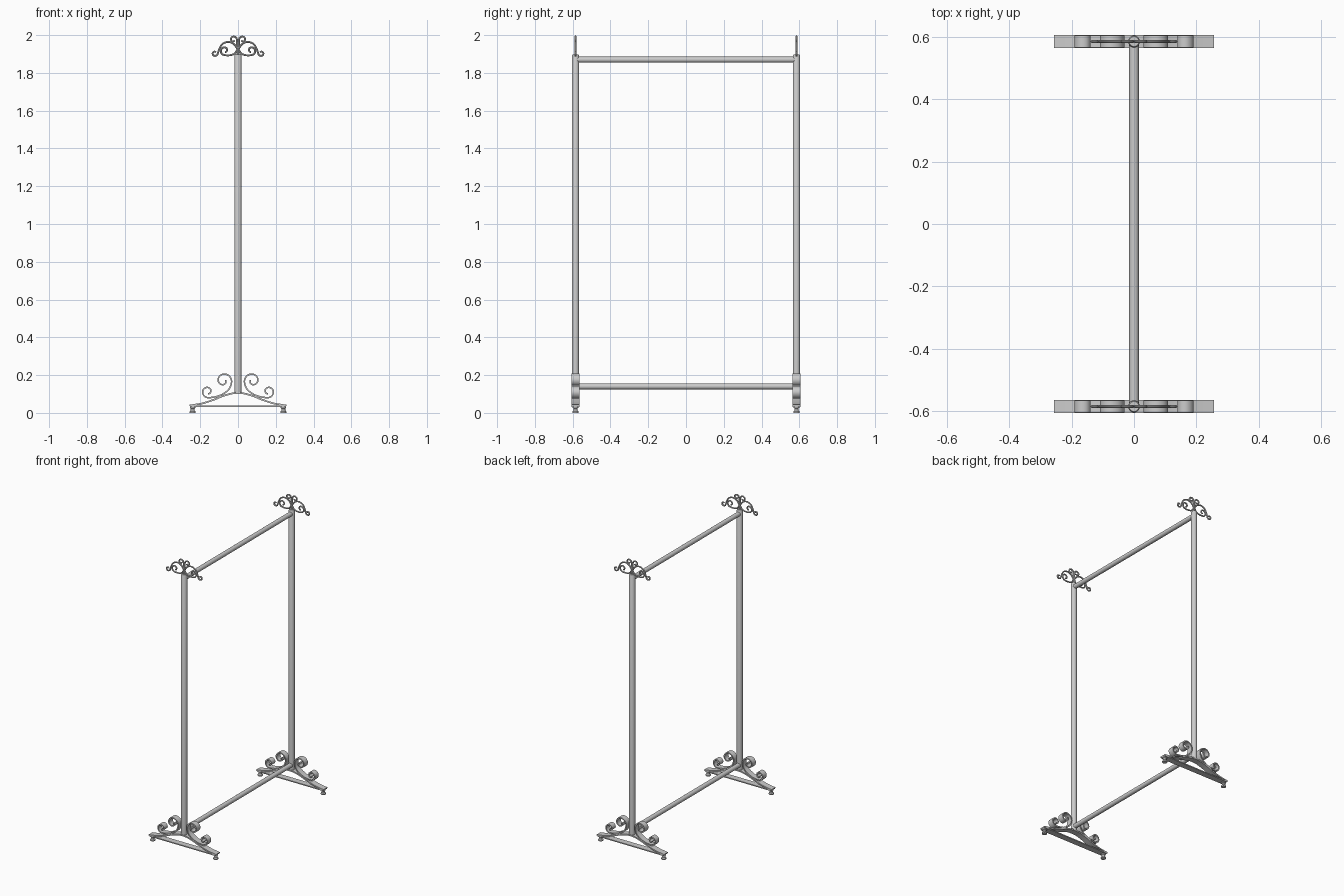
import bpy, bmesh, math
from mathutils import Vector

if "Cube" in bpy.data.objects:
    bpy.data.objects.remove(bpy.data.objects["Cube"])

END_Y = 0.585  # y of each end frame


def curl(cx, cz, r0, r1, a0, a1, n=9):
    """Spiral points (x, z) from angle a0 to a1, radius r0 to r1."""
    out = []
    for i in range(n + 1):
        t = i / n
        a, r = math.radians(a0 + (a1 - a0) * t), r0 + (r1 - r0) * t
        out.append((cx + r * math.cos(a), cz + r * math.sin(a)))
    return out


def smooth(pts, steps=5):
    """Catmull-Rom interpolation through the points."""
    p = [Vector(q) for q in pts]
    p = [2 * p[0] - p[1]] + p + [2 * p[-1] - p[-2]]
    out = []
    for i in range(1, len(p) - 2):
        a, b, c, d = p[i - 1:i + 3]
        for s in range(steps):
            t = s / steps
            out.append(0.5 * (2 * b + (c - a) * t + (2 * a - 5 * b + 4 * c - d) * t * t
                              + (3 * b - a - 3 * c + d) * t ** 3))
    out.append(p[-2])
    return out


def finish(name, bm, mirror):
    bmesh.ops.recalc_face_normals(bm, faces=bm.faces)
    me = bpy.data.meshes.new(name)
    bm.to_mesh(me)
    bm.free()
    ob = bpy.data.objects.new(name, me)
    bpy.context.collection.objects.link(ob)
    if any(mirror):
        m = ob.modifiers.new("mirror", 'MIRROR')
        m.use_axis = (mirror[0], mirror[1], False)
        m.use_mirror_merge = False
    bpy.ops.object.select_all(action='DESELECT')
    ob.select_set(True)
    bpy.context.view_layer.objects.active = ob
    bpy.ops.object.shade_smooth_by_angle(angle=math.radians(35))
    return ob


def sweep(name, pts, section, mirror, steps=5):
    """Sweep a section of (normal, y) offsets along a path in the xz plane."""
    path = smooth(pts, steps)
    bm = bmesh.new()
    rings = []
    for i, p in enumerate(path):
        t = (path[min(i + 1, len(path) - 1)] - path[max(i - 1, 0)]).normalized()
        n = Vector((-t.y, t.x))
        rings.append([bm.verts.new((p.x + n.x * u, END_Y + v, p.y + n.y * u))
                      for u, v in section])
    k = len(section)
    for a, b in zip(rings, rings[1:]):
        for j in range(k):
            bm.faces.new((a[j], a[(j + 1) % k], b[(j + 1) % k], b[j]))
    bm.faces.new(rings[0])
    bm.faces.new(rings[-1])
    return finish(name, bm, mirror)


def lathe(name, prof, origin, mirror=(False, False), along_y=False, n=24):
    """Turned part from (radius, height) pairs, upright or along y."""
    bm = bmesh.new()
    rings = []
    for r, h in prof:
        ring = []
        for j in range(n):
            a = 2 * math.pi * j / n
            c, s = r * math.cos(a), r * math.sin(a)
            co = (c, h, s) if along_y else (c, s, h)
            ring.append(bm.verts.new(Vector(co) + Vector(origin)))
        rings.append(ring)
    for a, b in zip(rings, rings[1:]):
        for j in range(n):
            bm.faces.new((a[j], a[(j + 1) % n], b[(j + 1) % n], b[j]))
    bm.faces.new(rings[0])
    bm.faces.new(rings[-1])
    return finish(name, bm, mirror)


def flat(thick, width):
    t, w = thick / 2, width / 2
    return [(-t, -w), (t, -w), (t, w), (-t, w)]


rod = [(0.005 * math.cos(i * math.pi / 4), 0.005 * math.sin(i * math.pi / 4)) for i in range(8)]
ENDS, QUAD = (False, True), (True, True)

# Uprights and the two rails
lathe("upright_post", [(0.019, 0.1), (0.019, 1.892), (0.016, 1.898)], (0, END_Y, 0), ENDS)
for name, z in (("top_rail", 1.87), ("bottom_rail", 0.14)):
    lathe(name, [(0.0155, -END_Y), (0.0155, END_Y)], (0, 0, z), along_y=True)

# Arched foot strap and straight tie below it
half = [(0.035, 0.102), (0.08, 0.089), (0.13, 0.069), (0.19, 0.050), (0.256, 0.039)]
arch = [(-x, z) for x, z in reversed(half)] + [(0, 0.105)] + half
sweep("foot_arch", arch, flat(0.009, 0.042), ENDS)
sweep("foot_tie", [(-0.25, 0.035), (0.25, 0.035)], flat(0.007, 0.042), ENDS, 1)

# Small turned feet
lathe("levelling_foot", [(0.016, 0), (0.016, 0.008), (0.011, 0.014), (0.011, 0.024),
                         (0.015, 0.027), (0.015, 0.034)], (0.24, END_Y, 0), QUAD, n=20)

# Base C-scrolls made of flat band
band = curl(0.077, 0.170, 0.011, 0.043, -200, 180) \
    + [(0.043, 0.133), (0.07, 0.106), (0.108, 0.088)] \
    + curl(0.160, 0.113, 0.033, 0.011, -100, 270)
sweep("base_scroll", band, flat(0.008, 0.040), QUAD, 4)

# Finial scrolls on each post top
top = [(0.004, 1.89), (0.004, 1.93)] + curl(0.025, 1.976, 0.020, 0.007, 190, -150)
sweep("finial_top_curl", top, rod, QUAD, 3)
arm = [(0.003, 1.925), (0.02, 1.951), (0.05, 1.964), (0.082, 1.954), (0.099, 1.927)] \
    + curl(0.123, 1.904, 0.016, 0.007, 190, 500)
sweep("finial_arm", arm, rod, QUAD, 3)
inner = [(0.003, 1.925), (0.018, 1.902), (0.04, 1.894)] \
    + curl(0.070, 1.919, 0.026, 0.008, -100, 260)
sweep("finial_inner_curl", inner, rod, QUAD, 3)
